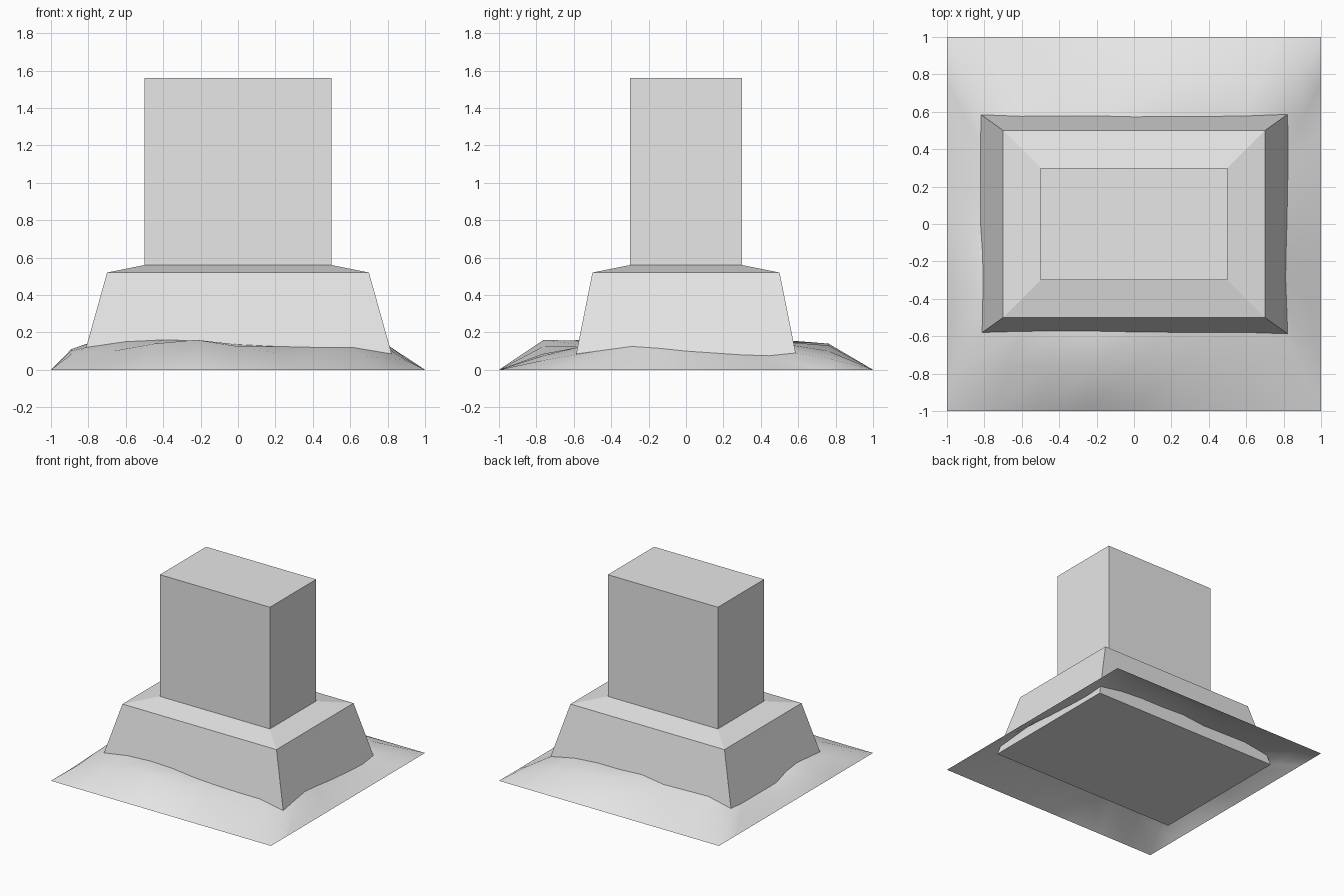
import bpy
import bmesh

if "Cube" in bpy.data.objects:
    bpy.data.objects.remove(bpy.data.objects["Cube"], do_unlink=True)

grey = bpy.data.materials.new("plain grey")
grey.use_nodes = True
grey.diffuse_color = (0.8, 0.8, 0.8, 1)
grey.node_tree.nodes["Principled BSDF"].inputs["Base Color"].default_value = (0.8, 0.8, 0.8, 1)


def rect(hx, hy, z):
    return [(-hx, -hy, z), (hx, -hy, z), (hx, hy, z), (-hx, hy, z)]


def loft(name, rings, cap=True, smooth=False):
    """Join closed rings of points with quads, optionally capping both ends."""
    bm = bmesh.new()
    loops = [[bm.verts.new(p) for p in ring] for ring in rings]
    count = len(loops[0])
    for low, high in zip(loops, loops[1:]):
        for i in range(count):
            j = (i + 1) % count
            bm.faces.new((low[i], low[j], high[j], high[i])).smooth = smooth
    if cap:
        bm.faces.new(loops[0][::-1])
        bm.faces.new(loops[-1])
    mesh = bpy.data.meshes.new(name)
    bm.to_mesh(mesh)
    bm.free()
    mesh.materials.append(grey)
    obj = bpy.data.objects.new(name, mesh)
    bpy.context.collection.objects.link(obj)
    return obj


# Tapered pedestal with a shallow sloped top, and the upright block on it
loft("pedestal", [rect(0.84, 0.6, 0.02), rect(0.7, 0.5, 0.52), rect(0.5, 0.3, 0.56)])
loft("block", [rect(0.5, 0.3, 0.56), rect(0.5, 0.3, 1.56)])

# Mound of earth: heights at the pedestal wall and halfway out,
# counterclockwise from the front corner at -x, one row per side
wall_heights = [
    .12, .15, .16, .155, .135, .125, .12, .12,
    .085, .105, .125, .115, .10, .09, .08, .075,
    .09, .13, .145, .145, .155, .13, .135, .14,
    .10, .09, .09, .09, .09, .125, .14, .13]
mid_heights = [
    .08, .10, .14, .16, .125, .085, .085, .075,
    .05, .06, .07, .065, .055, .05, .045, .04,
    .06, .10, .13, .14, .12, .09, .08, .08,
    .06, .06, .06, .06, .06, .09, .11, .10]


def on_square(i):
    side, step = divmod(i, 8)
    t = step / 4 - 1
    return [(t, -1), (1, t), (-t, 1), (-1, -t)][side]


outer, mid, inner = [], [], []
for i, (wall, half) in enumerate(zip(wall_heights, mid_heights)):
    x, y = on_square(i)
    wx = x * (0.84 - 0.28 * (wall - 0.02))
    wy = y * (0.6 - 0.2 * (wall - 0.02))
    outer.append((x, y, 0))
    mid.append((x + (wx - x) * 0.56, y + (wy - y) * 0.56, half))
    inner.append((wx, wy, wall))
loft("earth_mound", [outer, mid, inner], cap=False, smooth=True)
